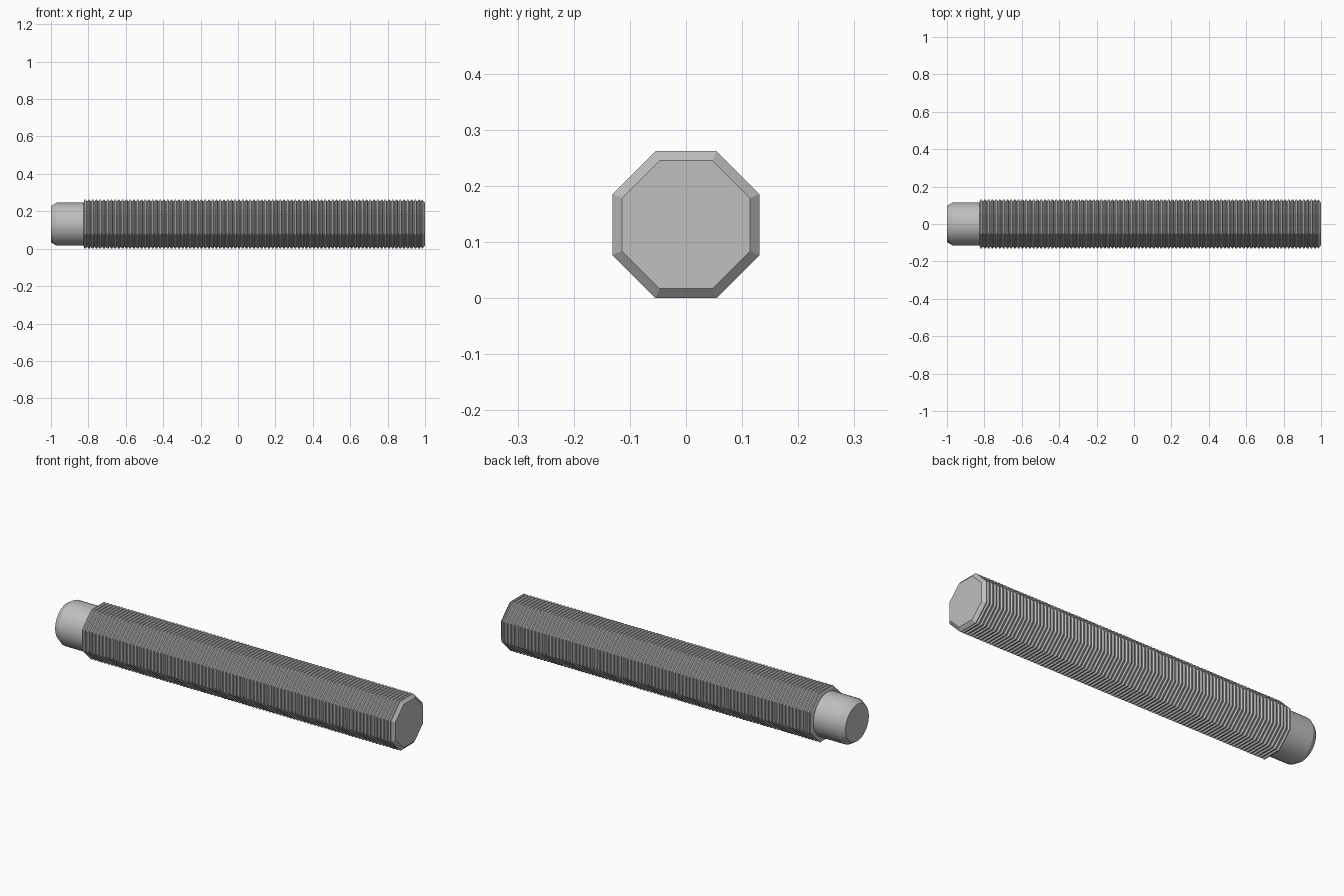
import bpy, bmesh, math

if "Cube" in bpy.data.objects:
    bpy.data.objects.remove(bpy.data.objects["Cube"], do_unlink=True)

CENTRE_Z = 0.131

grey = bpy.data.materials.new("plain grey")
grey.use_nodes = True
colour = (0.52, 0.52, 0.52, 1)
grey.diffuse_color = colour
grey.node_tree.nodes["Principled BSDF"].inputs["Base Color"].default_value = colour


def lathe(name, profile, sides, turn=0.0, smooth=False):
    """Solid around the x axis from (x, radius) points, capped at both ends."""
    bm = bmesh.new()
    rings = []
    for x, r in profile:
        angles = [turn + math.tau * i / sides for i in range(sides)]
        rings.append([bm.verts.new((x, r * math.cos(a), r * math.sin(a))) for a in angles])
    for a, b in zip(rings, rings[1:]):
        for i in range(sides):
            j = (i + 1) % sides
            bm.faces.new((a[i], a[j], b[j], b[i]))
    bm.faces.new(rings[0])
    bm.faces.new(rings[-1])
    bmesh.ops.recalc_face_normals(bm, faces=bm.faces)
    mesh = bpy.data.meshes.new(name)
    bm.to_mesh(mesh)
    bm.free()
    mesh.materials.append(grey)
    obj = bpy.data.objects.new(name, mesh)
    bpy.context.collection.objects.link(obj)
    obj.location.z = CENTRE_Z
    if smooth:
        bpy.ops.object.select_all(action='DESELECT')
        obj.select_set(True)
        bpy.context.view_layer.objects.active = obj
        bpy.ops.object.shade_smooth_by_angle(angle=math.radians(25))
    return obj


# Ribbed octagonal grip with a wider bevel on its outer end
start, end, ribs = -0.825, 0.98, 90
pitch = (end - start) / ribs
outer, groove = 0.131, 0.123
profile = [(start, 0.119)]
for k in range(ribs):
    x = start + k * pitch
    profile += [(x + pitch * f, r) for f, r in
                ((0.25, outer), (0.55, outer), (0.8, groove), (1.0, groove))]
profile += [(end + 0.003, outer), (0.985, outer), (1.0, 0.114)]
half = math.pi / 8
lathe("ribbed_grip", [(x, r / math.cos(half)) for x, r in profile], 8, half)

# Smooth round plug with a bevelled tip
lathe("round_plug", [(-1.0, 0.097), (-0.97, 0.115), (-0.80, 0.115)], 48, smooth=True)
